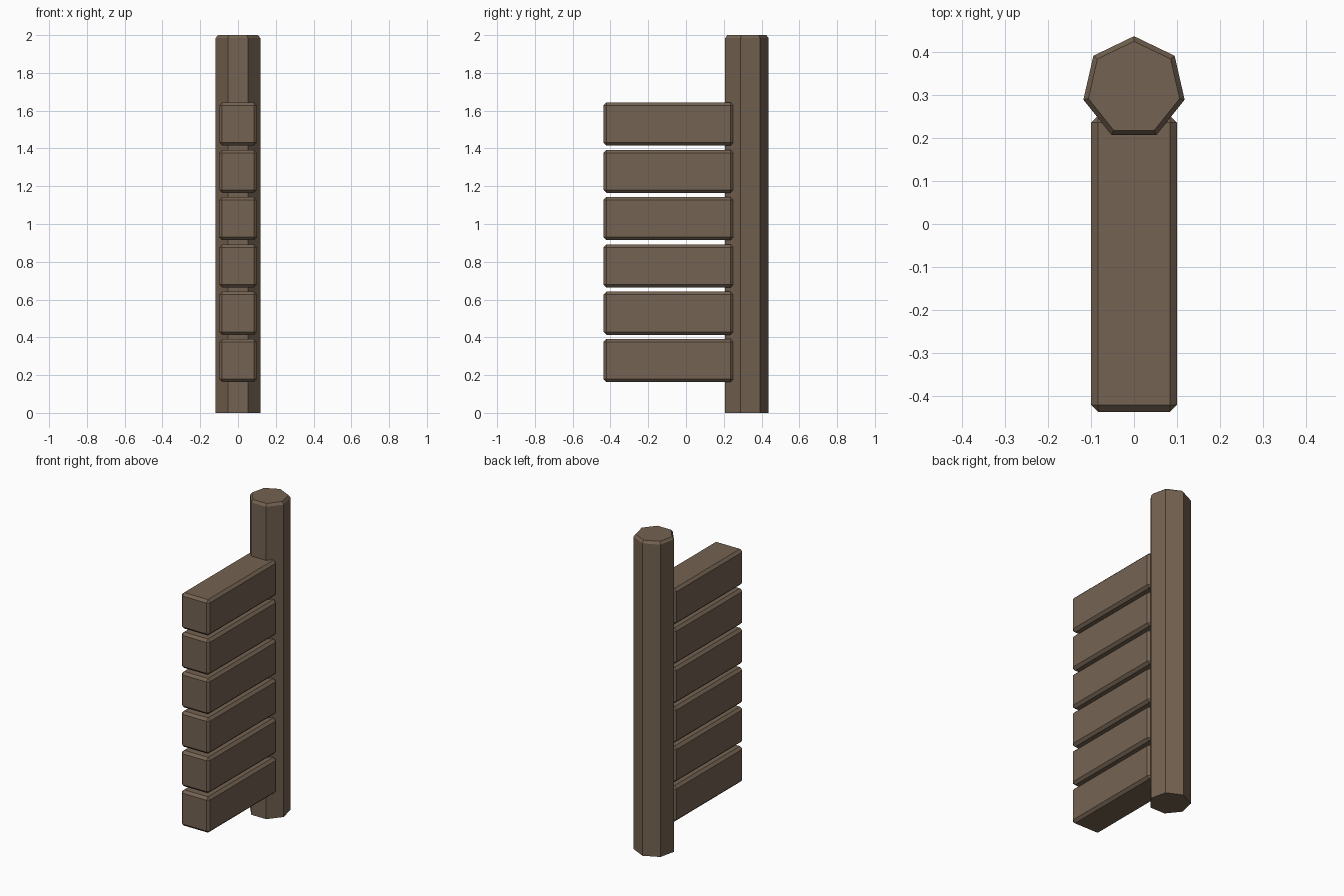
import bpy, bmesh, math
from mathutils import Matrix

if "Cube" in bpy.data.objects:
    bpy.data.objects.remove(bpy.data.objects["Cube"])

wood = bpy.data.materials.new("brown_wood")
wood.diffuse_color = (0.175, 0.124, 0.083, 1)
wood.use_nodes = True
wood.node_tree.nodes["Principled BSDF"].inputs["Base Color"].default_value = wood.diffuse_color


def add_object(name, bm):
    bmesh.ops.recalc_face_normals(bm, faces=bm.faces)
    mesh = bpy.data.meshes.new(name)
    bm.to_mesh(mesh)
    bm.free()
    mesh.materials.append(wood)
    obj = bpy.data.objects.new(name, mesh)
    bpy.context.collection.objects.link(obj)
    return obj


# Seven-sided post with a chamfered top rim
R, CY = 0.121, 0.3165
bm = bmesh.new()
rings = []
for z, r in ((0, R), (1.984, R), (2.0, R - 0.012)):
    rings.append([bm.verts.new((r * math.sin(i * math.tau / 7),
                                CY + r * math.cos(i * math.tau / 7), z)) for i in range(7)])
for lo, hi in zip(rings, rings[1:]):
    for i in range(7):
        j = (i + 1) % 7
        bm.faces.new((lo[i], lo[j], hi[j], hi[i]))
bm.faces.new(rings[0])
bm.faces.new(rings[-1])
add_object("post", bm)

# Six chamfered boards stacked along the post
Y0, Y1, HEIGHT = -0.4375, 0.252, 0.228
for k in range(6):
    bm = bmesh.new()
    mat = Matrix.Translation((0, (Y0 + Y1) / 2, 0.277 + 0.2505 * k)) @ \
        Matrix.Diagonal((0.2, Y1 - Y0, HEIGHT, 1))
    bmesh.ops.create_cube(bm, size=1, matrix=mat)
    bmesh.ops.bevel(bm, geom=bm.edges[:], offset=0.016, segments=1,
                    affect='EDGES', profile=0.5)
    add_object(f"board_{k + 1}", bm)
